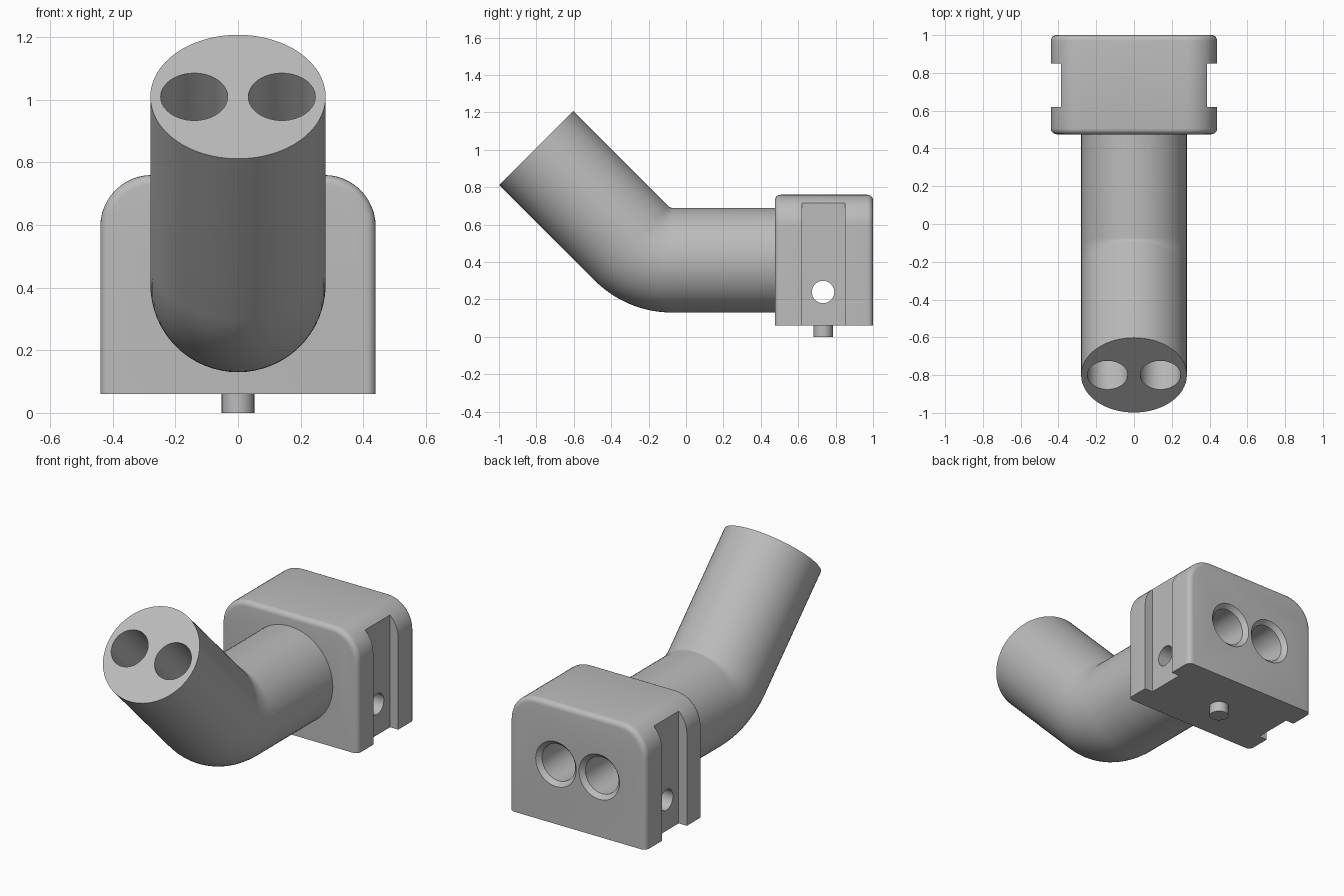
import bpy, bmesh
from math import pi, sin, cos, radians
from mathutils import Vector

if "Cube" in bpy.data.objects:
    bpy.data.objects.remove(bpy.data.objects["Cube"])

grey = bpy.data.materials.new("plain_grey")
grey.use_nodes = True
grey.diffuse_color = (0.5, 0.5, 0.5, 1)
grey.node_tree.nodes["Principled BSDF"].inputs["Base Color"].default_value = (0.5, 0.5, 0.5, 1)


def make(name, bm):
    bmesh.ops.recalc_face_normals(bm, faces=bm.faces[:])
    mesh = bpy.data.meshes.new(name)
    bm.to_mesh(mesh)
    bm.free()
    mesh.materials.append(grey)
    ob = bpy.data.objects.new(name, mesh)
    bpy.context.collection.objects.link(ob)
    return ob


def sweep(name, sections, x=0.0, n=64):
    """Round tube through (y, z, tilt, radius) sections, capped at both ends."""
    bm = bmesh.new()
    rings = []
    for y, z, tilt, r in sections:
        ring = []
        for i in range(n):
            a = 2 * pi * i / n
            up = r * sin(a)
            ring.append(bm.verts.new((x + r * cos(a), y + up * sin(tilt), z + up * cos(tilt))))
        rings.append(ring)
    for a, b in zip(rings, rings[1:]):
        for i in range(n):
            j = (i + 1) % n
            bm.faces.new((a[i], a[j], b[j], b[i]))
    bm.faces.new(rings[0])
    bm.faces.new(rings[-1])
    return make(name, bm)


def elbow_path(r, extra=0.0, steps=16):
    """Bend of 45 degrees, then the straight run to the open end."""
    bend, cy, cz = 0.305, -0.074, 0.715
    path = []
    for i in range(steps + 1):
        t = radians(45) * i / steps
        path.append((cy - bend * sin(t), cz - bend * cos(t), t, r))
    path.append((-0.8 - extra, 1.01 + extra, radians(45), r))
    return path


def box(name, lo, hi):
    bm = bmesh.new()
    bmesh.ops.create_cube(bm, size=1)
    lo, hi = Vector(lo), Vector(hi)
    for v in bm.verts:
        v.co = (lo + hi) / 2 + v.co * (hi - lo)
    return make(name, bm)


def cylinder(name, r, depth, centre, axis, n=32):
    bm = bmesh.new()
    bmesh.ops.create_cone(bm, cap_ends=True, segments=n, radius1=r, radius2=r, depth=depth)
    for v in bm.verts:
        if axis == "X":
            v.co = Vector((v.co.z, v.co.x, v.co.y))
        v.co += Vector(centre)
    return make(name, bm)


def cut(target, cutters):
    bpy.context.view_layer.objects.active = target
    for c in cutters:
        mod = target.modifiers.new("cut", "BOOLEAN")
        mod.operation, mod.solver, mod.object = "DIFFERENCE", "EXACT", c
        bpy.ops.object.modifier_apply(modifier=mod.name)


# Block: arched profile pushed back, with rounded front and back rims
W, R, Z0, Z1, Y0, Y1 = 0.44, 0.165, 0.06, 0.76, 0.475, 1.0
profile = [(-W, Z0), (W, Z0)]
for side, start in ((1, 0), (-1, 90)):
    for i in range(13):
        a = radians(start + 90 * i / 12)
        profile.append((side * (W - R) + R * cos(a), Z1 - R + R * sin(a)))
bm = bmesh.new()
front = bm.faces.new([bm.verts.new((x, Y0, z)) for x, z in profile])
back = bmesh.ops.extrude_face_region(bm, geom=[front], use_keep_orig=True)
bmesh.ops.translate(bm, vec=(0, Y1 - Y0, 0),
                    verts=[g for g in back["geom"] if isinstance(g, bmesh.types.BMVert)])
bmesh.ops.recalc_face_normals(bm, faces=bm.faces[:])
rims = [e for e in bm.edges
        if abs(e.verts[0].co.y - e.verts[1].co.y) < 1e-4
        and max(v.co.z for v in e.verts) > Z0 + 0.01]
bmesh.ops.bevel(bm, geom=rims, offset=0.03, segments=5, profile=0.5, affect="EDGES")
block = make("mount_block", bm)

# Elbow tube
elbow = sweep("elbow_tube", [(0.49, 0.41, 0, 0.28)] + elbow_path(0.28))

# Twin bores, with a chamfered mouth at the back
bores = [sweep("bore_cutter",
               [(1.02, 0.41, 0, 0.15), (0.975, 0.41, 0, 0.107)] + elbow_path(0.107, 0.05),
               x=s * 0.14, n=48) for s in (-1, 1)]
# Side slots and cross hole
slots = [box("slot_cutter", (min(s * 0.387, s * 0.6), 0.62, -0.1),
             (max(s * 0.387, s * 0.6), 0.85, 0.9)) for s in (-1, 1)]
pin_hole = cylinder("pin_hole_cutter", 0.06, 1.2, (0, 0.733, 0.24), "X")

cut(block, bores + slots + [pin_hole])
cut(elbow, bores)
for c in bores + slots + [pin_hole]:
    bpy.data.objects.remove(c)

# Locating peg under the block
peg = cylinder("locating_peg", 0.052, 0.08, (0, 0.733, 0.04), "Z")

bpy.ops.object.select_all(action="DESELECT")
for ob in (block, elbow, peg):
    ob.select_set(True)
bpy.context.view_layer.objects.active = block
bpy.ops.object.shade_smooth_by_angle(angle=radians(30))
